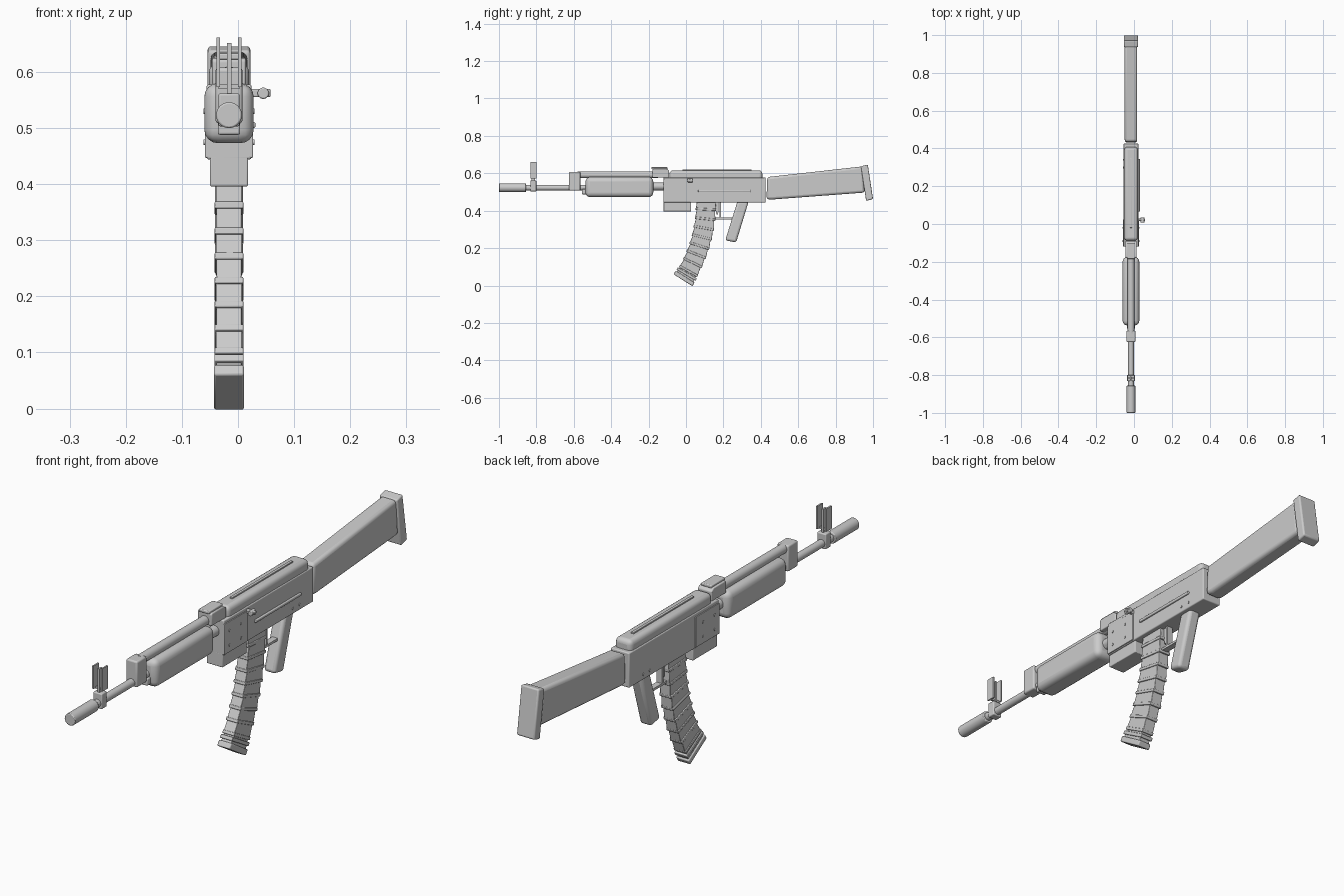
import bpy, bmesh, math
from mathutils import Vector, Matrix

if "Cube" in bpy.data.objects:
    bpy.data.objects.remove(bpy.data.objects["Cube"])

CX = -0.016  # centre line of the body
grey = bpy.data.materials.new("plain grey")
grey.diffuse_color = (0.6, 0.6, 0.6, 1)
grey.use_nodes = True
grey.node_tree.nodes["Principled BSDF"].inputs["Base Color"].default_value = grey.diffuse_color


def finish(name, bm, bevel=0.0, seg=3):
    bmesh.ops.recalc_face_normals(bm, faces=bm.faces)
    me = bpy.data.meshes.new(name)
    bm.to_mesh(me)
    bm.free()
    ob = bpy.data.objects.new(name, me)
    bpy.context.collection.objects.link(ob)
    me.materials.append(grey)
    if bevel:
        m = ob.modifiers.new("rounding", 'BEVEL')
        m.width, m.segments, m.limit_method = bevel, seg, 'ANGLE'
        m.angle_limit = math.radians(40)
    bpy.ops.object.select_all(action='DESELECT')
    bpy.context.view_layer.objects.active = ob
    ob.select_set(True)
    bpy.ops.object.shade_smooth_by_angle(angle=math.radians(35))
    return ob


def box(name, x, y, z, bevel=0.0, seg=3):
    """Box from (min, max) pairs."""
    bm = bmesh.new()
    c = [(a + b) / 2 for a, b in (x, y, z)]
    s = [b - a for a, b in (x, y, z)]
    bmesh.ops.create_cube(bm, size=1, matrix=Matrix.Translation(c) @ Matrix.Diagonal((*s, 1)))
    return finish(name, bm, bevel, seg)


def mid(half, off=0.0):
    return (CX + off - half, CX + off + half)


def side_profile(name, pts, half, bevel=0.0, seg=3):
    """Extrude a (y, z) outline across the width."""
    bm = bmesh.new()
    f = bm.faces.new([bm.verts.new((CX - half, y, z)) for y, z in pts])
    g = bmesh.ops.extrude_face_region(bm, geom=[f])["geom"]
    vs = [v for v in g if isinstance(v, bmesh.types.BMVert)]
    bmesh.ops.translate(bm, verts=vs, vec=(2 * half, 0, 0))
    return finish(name, bm, bevel, seg)


def rod(name, p, q, r, bevel=0.0, sides=32):
    p, q = Vector(p), Vector(q)
    bm = bmesh.new()
    rot = (q - p).to_track_quat('Z', 'Y').to_matrix().to_4x4()
    bmesh.ops.create_cone(bm, cap_ends=True, segments=sides, radius1=r, radius2=r,
                          depth=(q - p).length, matrix=Matrix.Translation((p + q) / 2) @ rot)
    return finish(name, bm, bevel, 2)


# Barrel, muzzle and gas tube
rod("muzzle", (CX, -1, 0.523), (CX, -0.855, 0.523), 0.023, 0.003)
rod("barrel", (CX, -0.87, 0.523), (CX, -0.1, 0.523), 0.015)
rod("gas_tube", (CX, -0.58, 0.592), (CX, -0.15, 0.592), 0.018)
box("gas_block", mid(0.024), (-0.625, -0.565), (0.508, 0.608), 0.006)
rod("barrel_collar", (CX, -0.19, 0.53), (CX, -0.11, 0.53), 0.02)

# Front sight
box("front_sight_base", mid(0.019), (-0.832, -0.8), (0.503, 0.562), 0.004)
box("front_sight_post", mid(0.004), (-0.825, -0.807), (0.56, 0.652))
for s, n in ((-1, "left"), (1, "right")):
    box("front_sight_ear_" + n, mid(0.003, s * 0.019), (-0.832, -0.8), (0.573, 0.661))
box("front_sight_bridge", mid(0.019), (-0.82, -0.812), (0.57, 0.578))

# Handguard
box("handguard", mid(0.044), (-0.537, -0.175), (0.473, 0.58), 0.024, 4)
box("handguard_cap", mid(0.02), (-0.557, -0.53), (0.488, 0.515), 0.004)

# Rear sight
side_profile("rear_sight_block", [(-0.18, 0.577), (-0.09, 0.577), (-0.09, 0.615), (-0.105, 0.625),
                                  (-0.175, 0.625), (-0.18, 0.62)], 0.03, 0.007)
box("rear_sight_leaf", mid(0.022), (-0.185, -0.1), (0.622, 0.633), 0.003)

# Receiver
box("receiver", mid(0.04), (-0.12, 0.425), (0.444, 0.578), 0.004)
box("front_trunnion", mid(0.043), (-0.12, 0.025), (0.447, 0.565), 0.002)
box("magazine_well", mid(0.034), (-0.12, 0.028), (0.396, 0.45), 0.003)
box("dust_cover", mid(0.036), (-0.088, 0.408), (0.555, 0.615), 0.017, 4)
box("cover_rib", mid(0.006), (-0.02, 0.35), (0.605, 0.62), 0.002)
box("side_rail", (0.02, 0.031), (0.065, 0.345), (0.5, 0.511), 0.003)

# Rivets on both sides
for s, n in ((-1, "left"), (1, "right")):
    for i, (y, z) in enumerate([(-0.09, 0.475), (-0.09, 0.53), (-0.02, 0.475), (-0.02, 0.53),
                                (0.30, 0.465), (0.34, 0.465)]):
        x = CX + s * (0.043 if y < 0.03 else 0.04)
        rod(f"rivet_{n}_{i}", (x - s * 0.004, y, z), (x + s * 0.0025, y, z), 0.005, sides=12)

# Charging handle
box("bolt_handle_stem", (0.015, 0.058), (0.016, 0.028), (0.555, 0.57), 0.003)
rod("bolt_handle_knob", (0.045, 0.008, 0.562), (0.045, 0.035, 0.562), 0.01, 0.002)

# Stock and butt plate
side_profile("stock", [(0.43, 0.462), (0.435, 0.58), (0.945, 0.637), (0.955, 0.497), (0.46, 0.46)],
             0.033, 0.013)
side_profile("butt_plate", [(0.935, 0.638), (0.972, 0.647), (1.0, 0.463), (0.963, 0.452)], 0.038, 0.006)

# Grip, trigger and guard
side_profile("pistol_grip", [(0.275, 0.45), (0.335, 0.45), (0.268, 0.23), (0.21, 0.242)], 0.025, 0.012)
box("trigger_guard", mid(0.012), (0.14, 0.258), (0.354, 0.363))
box("guard_front", mid(0.012), (0.178, 0.186), (0.358, 0.45))
side_profile("trigger", [(0.158, 0.45), (0.175, 0.45), (0.172, 0.38), (0.162, 0.38)], 0.006)

# Curved magazine: stepped segments along a bending path
P = [Vector(v) for v in ((0.108, 0.46), (0.108, 0.30), (0.07, 0.165), (-0.013, 0.034))]


def path(t):
    u = 1 - t
    c = u**3 * P[0] + 3 * u * u * t * P[1] + 3 * u * t * t * P[2] + t**3 * P[3]
    d = (u * u * (P[1] - P[0]) + 2 * u * t * (P[2] - P[1]) + t * t * (P[3] - P[2])).normalized()
    return c, d


def slab(name, t, half_len, h0, h1, half_x, bevel):
    """Block across the path, half depth h0 at its top and h1 at its bottom."""
    c, d = path(t)
    n = Vector((-d.y, d.x))
    a, b = c - d * half_len, c + d * half_len
    side_profile(name, [tuple(v) for v in (a - n * h0, a + n * h0, b + n * h1, b - n * h1)],
                 half_x, bevel, 2)


N = 9
for i in range(N):
    slab(f"magazine_segment_{i}", (i + 0.5) / N, 0.029, 0.048, 0.055,
         0.022 + 0.001 * (i % 2), 0.002)
for i in range(1, N):
    slab(f"magazine_rib_{i}", i / N, 0.006, 0.055, 0.055, 0.0255, 0.002)
slab("magazine_lip", 0.93, 0.007, 0.059, 0.059, 0.026, 0.002)
slab("magazine_base", 0.99, 0.011, 0.06, 0.06, 0.027, 0.004)
